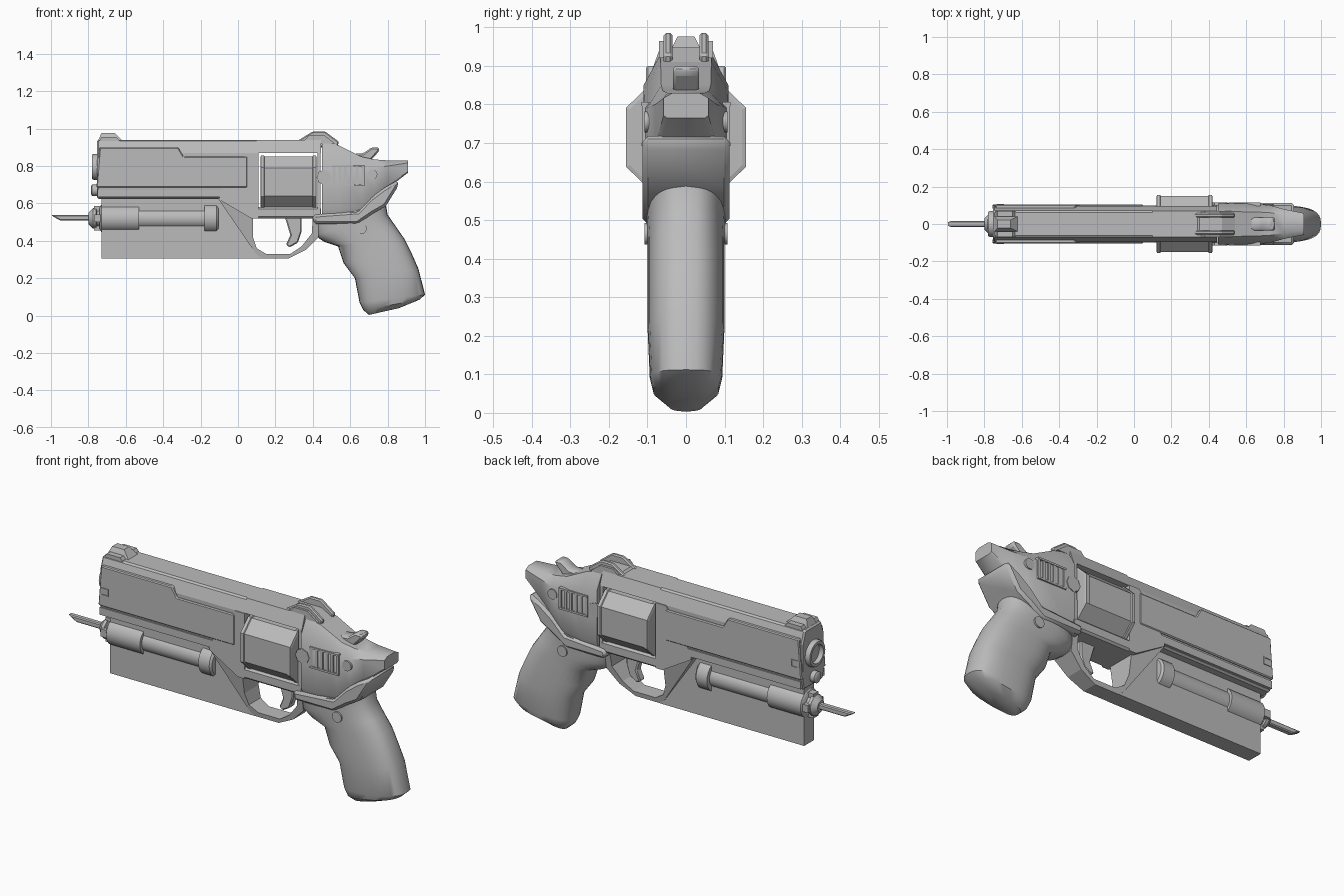
import bpy, bmesh, math

default_cube = bpy.data.objects.get("Cube")
if default_cube:
    bpy.data.objects.remove(default_cube, do_unlink=True)

grey = bpy.data.materials.new("gunmetal_grey")
grey.use_nodes = True
grey.diffuse_color = (.5, .5, .5, 1)
grey.node_tree.nodes["Principled BSDF"].inputs["Base Color"].default_value = grey.diffuse_color


def finish(name, bm, smooth=False, bevel=None):
    """Turn a bmesh into a named object with optional chamfer and smooth shading."""
    bmesh.ops.recalc_face_normals(bm, faces=bm.faces)
    mesh = bpy.data.meshes.new(name)
    bm.to_mesh(mesh)
    bm.free()
    mesh.materials.append(grey)
    part = bpy.data.objects.new(name, mesh)
    bpy.context.collection.objects.link(part)
    if bevel:
        chamfer = part.modifiers.new("chamfer", "BEVEL")
        chamfer.width = bevel
        chamfer.segments = 1
        chamfer.limit_method = "ANGLE"
    if smooth:
        bpy.ops.object.select_all(action="DESELECT")
        part.select_set(True)
        bpy.context.view_layer.objects.active = part
        bpy.ops.object.shade_smooth_by_angle(angle=math.radians(40))


def add_loft(bm, rings):
    """Skin a list of equal rings and cap both ends."""
    loops = [[bm.verts.new(point) for point in ring] for ring in rings]
    for near, far in zip(loops, loops[1:]):
        for i in range(len(near)):
            bm.faces.new((near[i - 1], near[i], far[i], far[i - 1]))
    bm.faces.new(loops[0])
    bm.faces.new(loops[-1])


def loft(name, rings, **style):
    bm = bmesh.new()
    add_loft(bm, rings)
    finish(name, bm, **style)


def prism(name, outline, half_width, **style):
    """Side outline of (x, z), centred on y = 0; half_width is a function of z or a number."""
    width = half_width if callable(half_width) else lambda z: half_width
    loft(name, [[(x, side * width(z), z) for x, z in outline] for side in (-1, 1)], **style)


def pair(name, outline, inner, outer, **style):
    """Side outline of (x, z) between two depths, mirrored to both sides."""
    bm = bmesh.new()
    for side in (-1, 1):
        add_loft(bm, [[(x, side * y, z) for x, z in outline] for y in (inner, outer)])
    finish(name, bm, **style)


def rect(left, right, low, high):
    return [(left, low), (right, low), (right, high), (left, high)]


def circle(x, z, radius, count=24):
    angles = [i * math.tau / count for i in range(count)]
    return [(x + radius * math.cos(a), z + radius * math.sin(a)) for a in angles]


def lathe(name, height, profile, count=24):
    """Turn (x, radius) pairs about an axis along x."""
    rings = [[(x, y, z) for y, z in circle(0, height, radius, count)] for x, radius in profile]
    loft(name, rings, smooth=True)


def section(x, half):
    """Cross-section at x from the (y, z) points of its left half."""
    whole = half + [(-y, z) for y, z in reversed(half)]
    return [(x, y, z) for y, z in whole]


def bar(name, left, right, half, **style):
    loft(name, [section(x, half) for x in (left, right)], **style)


# Barrel housing and frame
roof = [(.095, .87), (.07, .94)]
bar("barrel_housing", -.755, .11, [(.085, .625), (.095, .68)] + roof, bevel=.008)
bar("top_strap", .1, .445, roof)
bar("recoil_shield", .425, .442, [(.1, .53)] + roof)
prism("frame_floor", rect(.06, .445, .52, .58), .1, bevel=.01)
prism("frame_front", [(-.1, .65), (-.1, .62), (.07, .52), (.11, .52), (.11, .87), (.05, .87)], .1)
plate = [(-.757, .685), (.05, .685), (.05, .85), (-.29, .85), (-.32, .9), (-.74, .9)]
pair("side_plates", plate, .08, .104, bevel=.005)
pair("barrel_lower_rails", rect(-.75, -.02, .635, .675), .08, .1)
for z in (.745, .78):
    pair("notch_edge", rect(-.735, -.695, z, z + .006), .1, .108)
pair("notch_end", rect(-.7, -.695, .745, .786), .1, .108)

# Muzzle with open bore, and guide rod below it
lathe("muzzle", .795, [(-.7, .07), (-.77, .07), (-.78, .065), (-.78, .05), (-.71, .05)])
lathe("guide_rod", .67, [(-.74, .03), (-.78, .03), (-.787, .02)])

# Sights
ramp = [(-.755, .92), (-.73, .977), (-.66, .977), (-.62, .938), (-.62, .92)]
prism("front_sight", ramp, lambda z: .05 - (z - .92) / 2)
pair("front_sight_ribs", [(-.75, .92), (-.73, .955), (-.65, .955), (-.62, .92)], .04, .07)
wing = [(.31, .93), (.4, .985), (.465, .985), (.54, .93), (.53, .9), (.32, .9)]
pair("rear_sight", wing, .035, .058, bevel=.006)
pair("rear_sight_flanges", [(.34, .92), (.38, .965), (.46, .965), (.52, .92)], .055, .07)
prism("rear_sight_base", [(.31, .92), (.35, .948), (.47, .948), (.54, .91)], .04)

# Eight-sided drum with a raised lip at each end
corners = [(.09, -.14), (.155, -.077), (.155, .077), (.09, .14)]
rings = []
for side in (-1, 1):
    lip = [(.15, .94), (.147, 1), (.13, 1), (.127, .97)][::-side]
    for reach, scale in lip:
        rings.append(section(.27 + side * reach, [(y * scale, .715 + z * scale) for y, z in corners]))
loft("drum", rings)

# Rear frame from stations of (x, half width, bottom, top)
stations = [(.45, .11, .53, .93), (.54, .11, .53, .91), (.66, .107, .55, .85),
            (.73, .1, .62, .835), (.8, .08, .68, .83), (.91, .058, .765, .83)]
rings = []
for x, wide, low, high in stations:
    rise = (high - low) / 5
    rings.append(section(x, [(wide * .85, low), (wide, low + rise / 2), (wide, high - rise), (wide * .6, high)]))
loft("rear_frame", rings, smooth=True)
spur = [(.58, .83), (.62, .865), (.67, .868), (.715, .9), (.755, .9), (.755, .88), (.7, .82)]
prism("hammer", spur, .034, smooth=True, bevel=.008)

# Vent and screws
for i in range(6):
    x = .505 + .031 * i
    pair("vent_bar", rect(x, x + .015, .7, .8), .095, .114)
for z in (.692, .796):
    pair("vent_rim", rect(.505, .675, z, z + .01), .095, .116)
pair("frame_screw", circle(.718, .755, .027), .08, .108, smooth=True)
pair("grip_screw", circle(.66, .465, .028), .07, .108, smooth=True)
pair("shield_pin", circle(.46, .74, .04, count=8), .1, .114)

# Trigger and guard, the guard narrowing downward
outside = [(-.11, .63), (.1, .325), (.13, .305), (.27, .305), (.36, .35), (.43, .42), (.43, .54)]
inside = [(.4, .54), (.395, .44), (.34, .37), (.28, .33), (.15, .33), (.1, .36), (.08, .42), (.08, .63)]
prism("trigger_guard", outside + inside, lambda z: .04 + (z - .3) / 6)
blade = [(.25, .53), (.34, .53), (.34, .45), (.32, .39), (.275, .365), (.257, .38), (.28, .43)]
prism("trigger", blade, .022, smooth=True, bevel=.006)

# Keel and tube under the barrel
prism("keel", [(-.73, .305), (.13, .305), (-.1, .63), (-.73, .63)], .042)
axis = .52
lathe("tube_head", axis, [(-.74, .06), (-.73, .074), (-.53, .074)])
lathe("tube_body", axis, [(-.55, .058), (-.15, .058)])
lathe("tube_collar", axis, [(-.18, .08), (-.115, .08), (-.105, .07)])
lathe("nozzle", axis, [(-.72, .045), (-.755, .045), (-.758, .055), (-.775, .055), (-.8, .03)], count=12)
prism("nozzle_lug_upright", rect(-.77, -.735, axis - .065, axis + .065), .02)
prism("nozzle_lug_cross", rect(-.77, -.735, axis - .02, axis + .02), .065)
prism("spike", [(-1, .537), (-.79, .537), (-.79, .508), (-.95, .508)], .015, bevel=.005)


def soft(value):
    """Flatten a sine wave so that a circle becomes a rounded box."""
    return math.copysign(abs(value) ** .75, value)


# Grip from cross-sections of (front x, front z, back x, back z, half width)
cuts = [(.7, .004, .86, .04, .045), (.67, .03, .97, .085, .085), (.65, .07, 1, .112, .094),
        (.625, .2, .965, .25, .1), (.565, .28, .93, .33, .1), (.535, .37, .89, .41, .1),
        (.46, .395, .845, .475, .1), (.41, .43, .8, .54, .103), (.405, .5, .79, .6, .105)]
rings = []
for front_x, front_z, back_x, back_z, wide in cuts:
    ring = []
    for along, across in circle(0, 0, 1, count=32):
        share = (1 + soft(along)) / 2
        x = front_x + (back_x - front_x) * share
        z = front_z + (back_z - front_z) * share
        ring.append((x, wide * soft(across), z))
    rings.append(ring)
loft("grip", rings, smooth=True)
upper = [(.4, .54), (.64, .558), (.71, .63), (.78, .682), (.855, .725)]
lower = [(.858, .695), (.79, .585), (.72, .545), (.64, .49), (.405, .49)]
prism("grip_collar", upper + lower, .113, smooth=True, bevel=.014)
